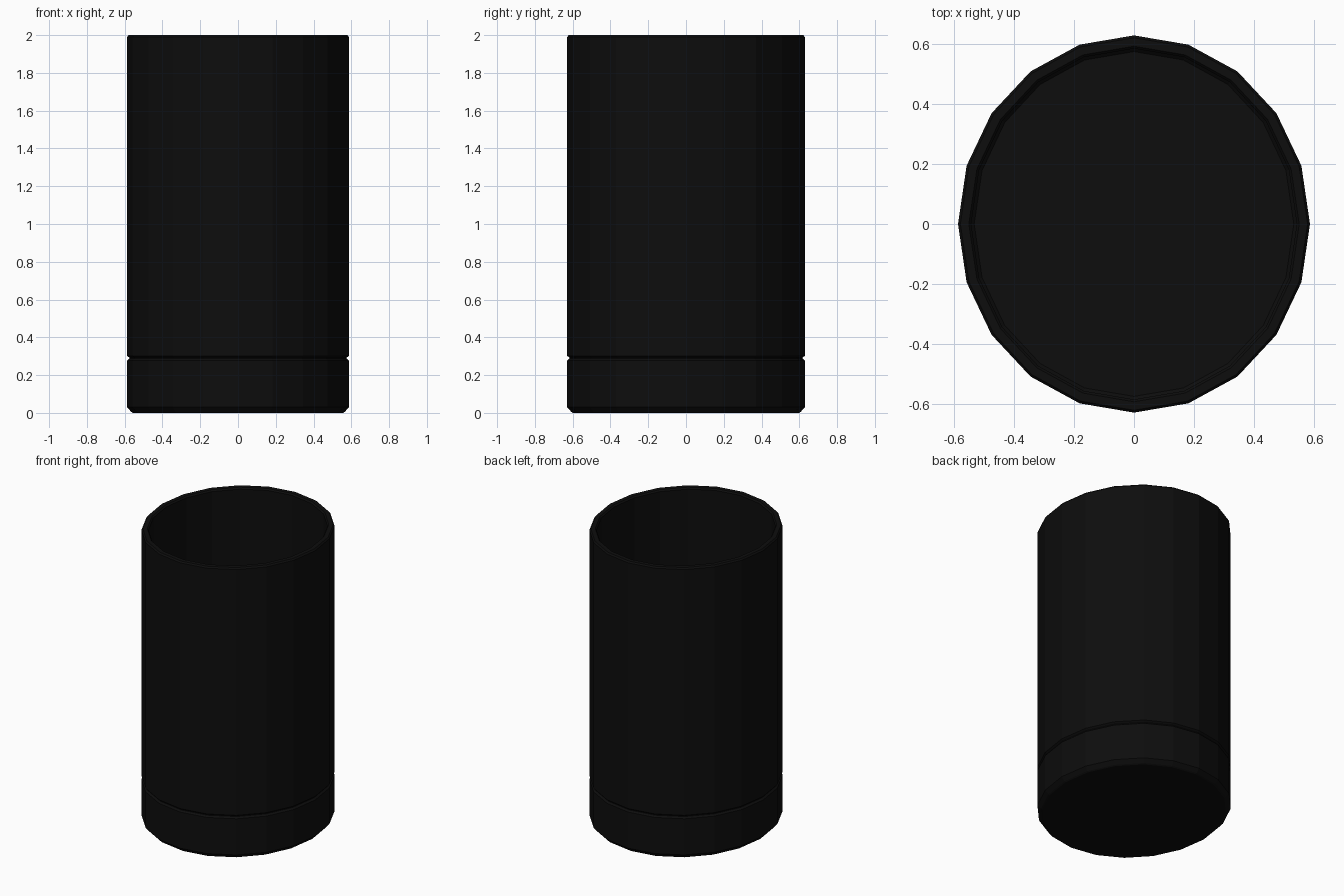
import bpy, bmesh, math

if "Cube" in bpy.data.objects:
    bpy.data.objects.remove(bpy.data.objects["Cube"])

SIDES = 20
RX, RY = 0.587, 0.629

# Profile: (inset from outer wall, height), from the underside up and back down inside
profile = [
    (0.03, 0.0), (0.022, 0.005), (0.0, 0.03),        # chamfered foot
    (0.0, 0.278), (0.012, 0.288), (0.012, 0.292), (0.0, 0.302),  # groove
    (0.0, 1.99), (0.008, 2.0),                       # outer wall and lip
    (0.036, 2.0), (0.044, 1.99),                     # inner lip
    (0.044, 0.06), (0.054, 0.05),                    # inner wall and floor edge
]

bm = bmesh.new()
rings = []
for inset, z in profile:
    ring = []
    for i in range(SIDES):
        a = 2 * math.pi * i / SIDES
        ring.append(bm.verts.new(((RX - inset) * math.cos(a), (RY - inset) * math.sin(a), z)))
    rings.append(ring)

# Walls between rings
for low, high in zip(rings, rings[1:]):
    for i in range(SIDES):
        j = (i + 1) % SIDES
        bm.faces.new((low[i], low[j], high[j], high[i]))

# Underside and inner floor
bm.faces.new(rings[0][::-1])
bm.faces.new(rings[-1])
bmesh.ops.recalc_face_normals(bm, faces=bm.faces)

mesh = bpy.data.meshes.new("cup")
bm.to_mesh(mesh)
bm.free()
cup = bpy.data.objects.new("cup", mesh)
bpy.context.collection.objects.link(cup)

# Black plastic
mat = bpy.data.materials.new("black_plastic")
mat.diffuse_color = (0.004, 0.004, 0.004, 1)
mat.use_nodes = True
mat.node_tree.nodes["Principled BSDF"].inputs["Base Color"].default_value = mat.diffuse_color
mesh.materials.append(mat)
